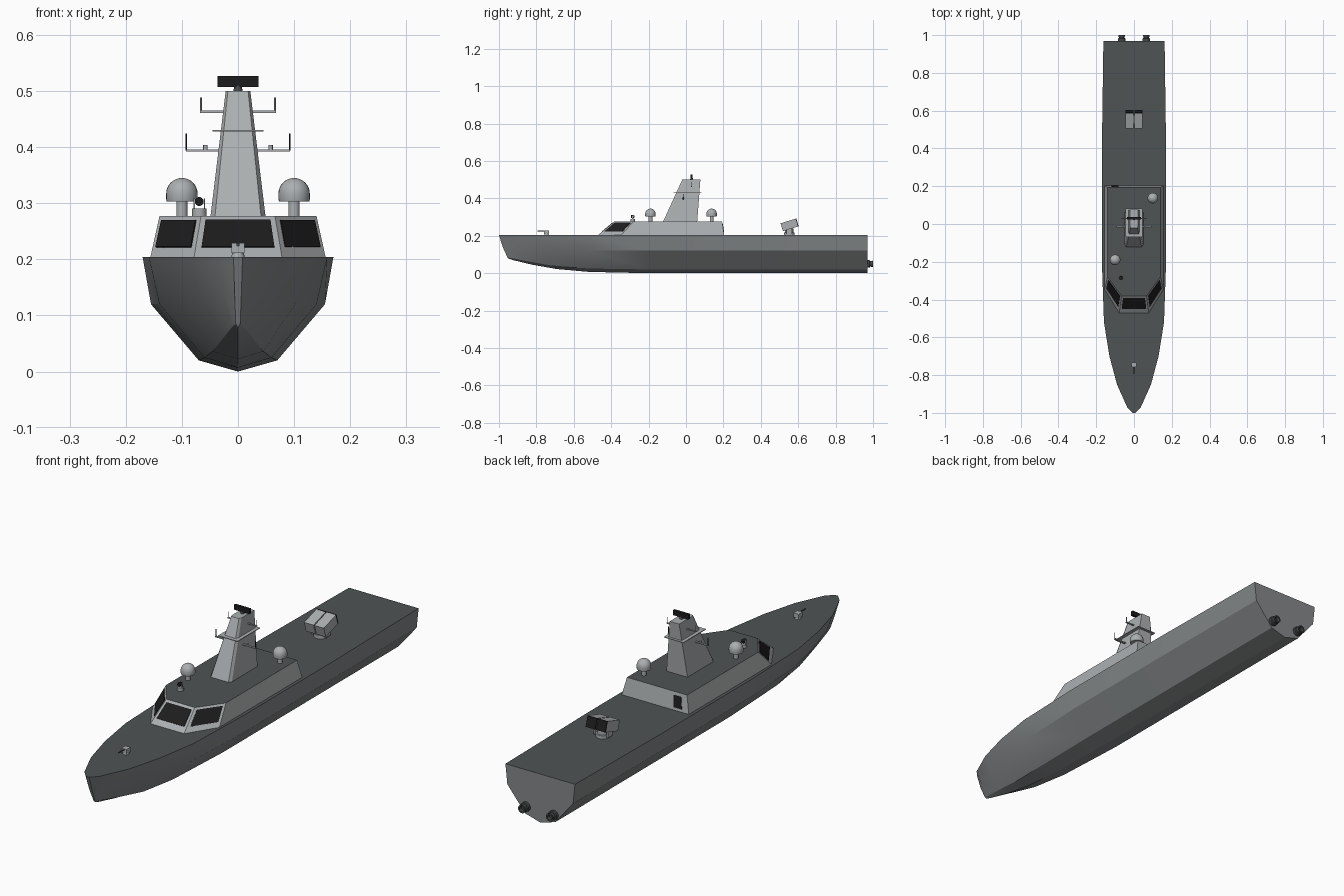
import bpy, bmesh, math
from mathutils import Vector, Matrix

cube = bpy.data.objects.get("Cube")
if cube:
    bpy.data.objects.remove(cube, do_unlink=True)


def material(name, r, g, b):
    m = bpy.data.materials.new(name)
    m.use_nodes = True
    m.diffuse_color = (r, g, b, 1)
    m.node_tree.nodes["Principled BSDF"].inputs["Base Color"].default_value = (r, g, b, 1)
    return m


HULL = material("hull grey", .23, .245, .25)
LIGHT = material("superstructure grey", .41, .43, .44)
DECK = material("deck dark grey", .078, .088, .088)
BLACK = material("black", .012, .012, .012)
METAL = material("dark metal", .06, .065, .065)


def loft(name, rings, mats, smooth=None, deck_rule=False):
    """Skin a list of equal rings and cap both ends."""
    bm = bmesh.new()
    loops = [[bm.verts.new(p) for p in ring] for ring in rings]
    n = len(loops[0])
    for a, b in zip(loops, loops[1:]):
        for i in range(n):
            j = (i + 1) % n
            bm.faces.new((a[i], a[j], b[j], b[i]))
    bm.faces.new(loops[0])
    bm.faces.new(loops[-1])
    bmesh.ops.recalc_face_normals(bm, faces=bm.faces)
    bm.normal_update()
    if deck_rule:
        for f in bm.faces:
            f.material_index = int(f.normal.z > .95)
    me = bpy.data.meshes.new(name)
    bm.to_mesh(me)
    bm.free()
    for m in mats:
        me.materials.append(m)
    ob = bpy.data.objects.new(name, me)
    bpy.context.collection.objects.link(ob)
    if smooth:
        bpy.ops.object.select_all(action="DESELECT")
        ob.select_set(True)
        bpy.context.view_layer.objects.active = ob
        bpy.ops.object.shade_smooth_by_angle(angle=math.radians(smooth))
    return ob


def box(name, centre, size, mat, tilt=0):
    rot = Matrix.Rotation(math.radians(tilt), 3, "X")
    corners = ((-1, -1), (1, -1), (1, 1), (-1, 1))
    rings = [[Vector(centre) + rot @ Vector((a * size[0], b * size[1], c * size[2])) / 2
              for a, b in corners] for c in (-1, 1)]
    return loft(name, rings, [mat])


def turned(name, base, profile, mat, axis="Z", sides=20):
    """Revolve (radius, height) pairs about an axis through base."""
    turn = Matrix.Identity(3) if axis == "Z" else Matrix.Rotation(-math.pi / 2, 3, "X")
    rings = []
    for r, h in profile:
        angles = [math.tau * i / sides for i in range(sides)]
        rings.append([Vector(base) + turn @ Vector((r * math.cos(a), r * math.sin(a), h))
                      for a in angles])
    return loft(name, rings, [mat], smooth=40)


def plate(name, quad, u, v, mat, outward):
    """Thin panel on a quad given as bottom pair then top pair."""
    p, q, r, s = map(Vector, quad)
    pts = []
    for a, b in ((u[0], v[0]), (u[1], v[0]), (u[1], v[1]), (u[0], v[1])):
        pts.append(p.lerp(q, a).lerp(r.lerp(s, a), b))
    n = (q - p).cross(r - p).normalized()
    if n.dot(Vector(outward)) < 0:
        n = -n
    return loft(name, [[c - n * .002 for c in pts], [c + n * .002 for c in pts]], [mat])


# Hull: y, deck half-width, chine x z, bilge x z, keel z, stem rake
TOP = .204
stations = [
    (-1, .008, .006, .14, .004, .085, .078, 1),
    (-.97, .036, .025, .14, .01, .08, .07, .9),
    (-.85, .09, .065, .13, .026, .06, .046, .5),
    (-.7, .13, .105, .125, .045, .036, .022, .2),
    (-.52, .159, .14, .12, .06, .025, .007, 0),
    (-.2, .17, .155, .12, .07, .02, 0, 0),
    (.4, .17, .155, .12, .07, .02, 0, 0),
    (.97, .162, .153, .12, .07, .02, 0, 0),
]
rings = []
for y, w, cx, cz, bx, bz, kz, rake in stations:
    half = [(w, y, TOP), (cx, y + .02 * rake, cz), (bx, y + .045 * rake, bz)]
    rings.append(half + [(0, y + .05 * rake, kz)] + [(-a, b, c) for a, b, c in reversed(half)])
loft("hull", rings, [HULL, DECK], smooth=25, deck_rule=True)

# Cabin with sloped walls and a dark roof
ROOF = .277


def outline(front_x, front_y, side_x, side_y, back_y, z):
    half = [(front_x, front_y, z), (side_x, side_y, z), (side_x, back_y, z)]
    return half + [(-x, y, z) for x, y, z in reversed(half)]


low = outline(.079, -.475, .157, -.35, .205, .2)
high = outline(.066, -.382, .14, -.28, .193, ROOF)
loft("cabin", [low, high], [LIGHT, DECK], deck_rule=True)

# Windows and rear hatch
plate("front_window", (low[5], low[0], high[5], high[0]), (.07, .93), (.28, .9), BLACK, (0, -1, 1))
for side, a, b in (("left", 0, 1), ("right", 5, 4)):
    plate(side + "_window", (low[a], low[b], high[a], high[b]), (.1, .92), (.28, .9),
          BLACK, (0, -1, 1))
plate("rear_hatch", (low[3], low[2], high[3], high[2]), (.1, .22), (.2, .82), BLACK, (0, 1, 0))

# Mast with chamfered front corners
def mast_ring(w, inner, front, back, z):
    half = [(inner, front, z), (w, front + .012, z), (w, back, z)]
    return half + [(-x, y, z) for x, y, z in reversed(half)]


loft("mast", [mast_ring(.049, .041, -.122, .06, ROOF), mast_ring(.022, .018, -.02, .077, .5)], [LIGHT])
box("mast_platform", (0, .007, .429), (.09, .15, .003), LIGHT)

# Yards and aerials
box("lower_yard", (0, -.015, .394), (.186, .008, .004), LIGHT)
box("upper_yard", (0, .03, .463), (.136, .006, .004), LIGHT)
for side, s in (("left", 1), ("right", -1)):
    turned(side + "_whip", (s * .092, -.015, .394), [(.0015, 0), (.0015, .03)], BLACK, sides=8)
    turned(side + "_sensor", (s * .058, -.015, .394), [(.004, 0), (.004, .01)], LIGHT, sides=10)
    turned(side + "_upper_aerial", (s * .066, .03, .463), [(.0015, 0), (.0015, .025)], LIGHT, sides=8)

# Radar
turned("radar_pedestal", (0, .03, .498), [(.009, 0), (.006, .012)], METAL)
box("radar_bar", (0, .03, .517), (.073, .012, .02), BLACK)

# Radomes
dome = [(.01, 0), (.01, .026), (.027, .026), (.028, .03), (.028, .04)]
for i in range(1, 8):
    t = math.pi / 2 * i / 8
    dome.append((.028 * math.cos(t), .04 + .028 * math.sin(t)))
dome.append((.0005, .068))
turned("left_radome", (.1, .137, ROOF), dome, LIGHT, sides=24)
turned("right_radome", (-.1, -.19, ROOF), dome, LIGHT, sides=24)

# Searchlight
LAMP_X, LAMP_Y = -.069, -.285
turned("searchlight_base", (LAMP_X, LAMP_Y, ROOF), [(.013, 0), (.013, .014)], LIGHT, sides=10)
for s in (-1, 1):
    box("searchlight_bracket", (LAMP_X + s * .009, LAMP_Y, .298), (.002, .008, .02), LIGHT)
turned("searchlight", (LAMP_X, LAMP_Y - .01, .303), [(.008, 0), (.008, .014), (.004, .02)], BLACK, "Y", 14)

# Bow gun
GUN_Y = -.745
turned("gun_base", (0, GUN_Y, TOP), [(.012, 0), (.01, .008)], LIGHT)
box("gun_housing", (0, GUN_Y, .22), (.024, .026, .018), LIGHT)
turned("gun_barrel", (0, GUN_Y - .048, .226), [(.003, 0), (.003, .04)], METAL, "Y", 10)

# Aft launcher, tilted up and facing the stern
AFT = .552
TILT = 17
turned("launcher_base", (0, AFT, TOP), [(.028, 0), (.028, .014), (.022, .014), (.022, .035)], LIGHT)
for s in (-1, 1):
    box("launcher_arm", (s * .03, AFT, .235), (.006, .03, .05), LIGHT)
    box("launcher_box", (s * .024, AFT, .258), (.044, .084, .044), LIGHT, TILT)
    out = Matrix.Rotation(math.radians(TILT), 3, "X") @ Vector((0, .043, 0))
    box("launcher_muzzle", Vector((s * .024, AFT, .258)) + out, (.044, .006, .044), BLACK, TILT)

# Water jets
for side, s in (("left", 1), ("right", -1)):
    turned(side + "_water_jet", (s * .065, .96, .05),
           [(.02, 0), (.02, .022), (.015, .024), (.017, .04), (.011, .04), (.009, .028)], METAL, "Y")
